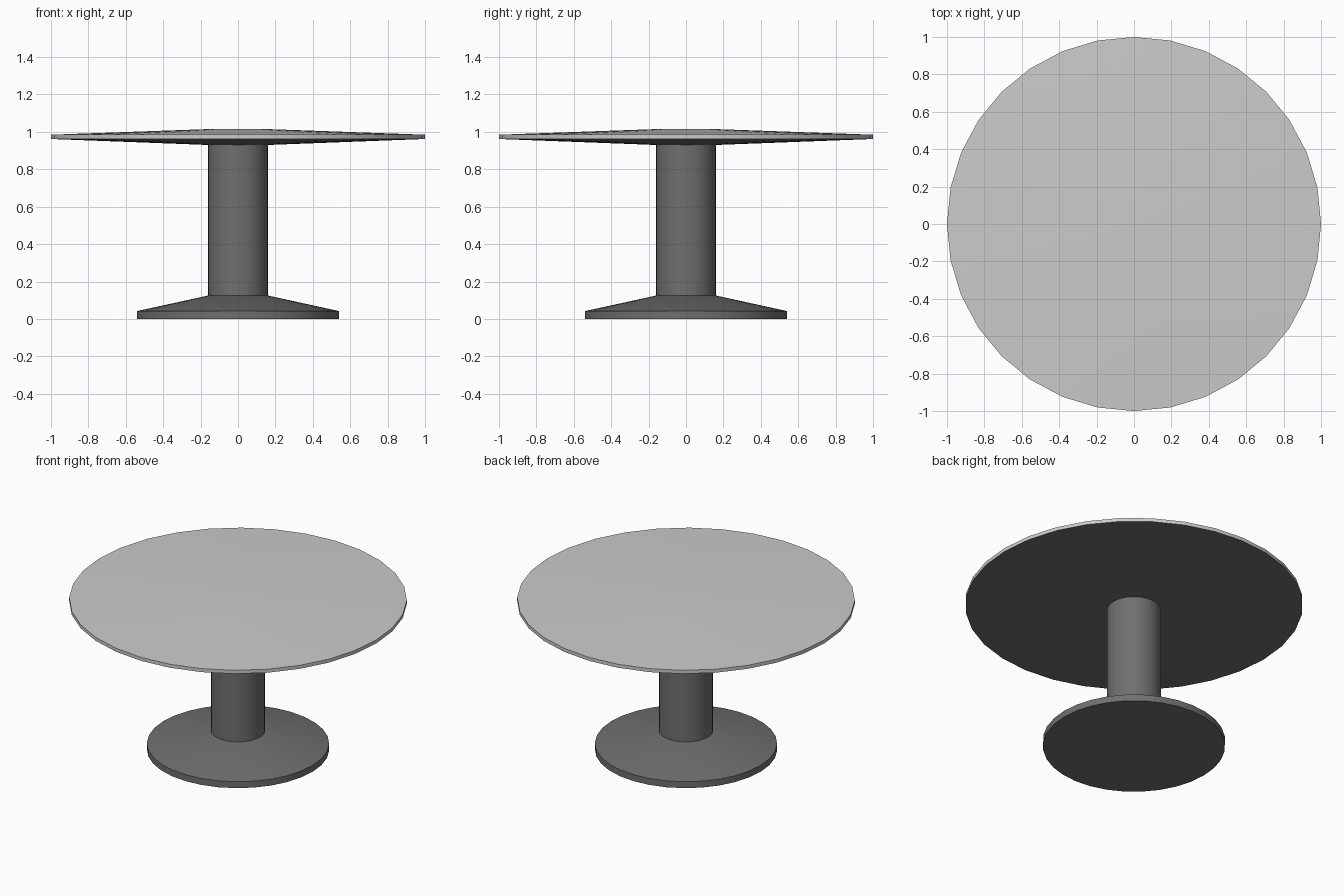
import bpy, bmesh
from math import cos, sin, tau, radians

if "Cube" in bpy.data.objects:
    bpy.data.objects.remove(bpy.data.objects["Cube"])

SIDES = 32

dark = bpy.data.materials.new("dark_grey")
dark.diffuse_color = (0.16, 0.16, 0.16, 1)
dark.use_nodes = True
dark.node_tree.nodes["Principled BSDF"].inputs["Base Color"].default_value = dark.diffuse_color


def lathe(name, profile, material=None):
    """Turn an (r, z) profile, listed bottom to top, into a capped solid."""
    bm = bmesh.new()
    rings = [[bm.verts.new((r * cos(tau * i / SIDES), r * sin(tau * i / SIDES), z))
              for i in range(SIDES)] for r, z in profile]
    for low, high in zip(rings, rings[1:]):
        for i in range(SIDES):
            j = (i + 1) % SIDES
            bm.faces.new((low[i], low[j], high[j], high[i]))
    bm.faces.new(rings[0][::-1])
    bm.faces.new(rings[-1])
    mesh = bpy.data.meshes.new(name)
    bm.to_mesh(mesh)
    bm.free()
    obj = bpy.data.objects.new(name, mesh)
    bpy.context.collection.objects.link(obj)
    if material:
        mesh.materials.append(material)
    mesh.shade_smooth()
    mesh.set_sharp_from_angle(angle=radians(30))
    return obj


# Round top: shallow cone above a thin rim, shallow cone below
top = lathe("table_top", [(0.16, 0.93), (1.0, 0.962), (1.0, 0.985), (0.16, 1.015)])

# Dark underside of the top
top.data.materials.append(None)
top.data.materials.append(dark)
for face in top.data.polygons:
    if face.normal.z < -0.5:
        face.material_index = 1

# Pedestal: flared foot and column
lathe("foot", [(0.54, 0.0), (0.54, 0.042), (0.16, 0.125)], dark)
lathe("column", [(0.16, 0.125), (0.16, 0.93)], dark)
